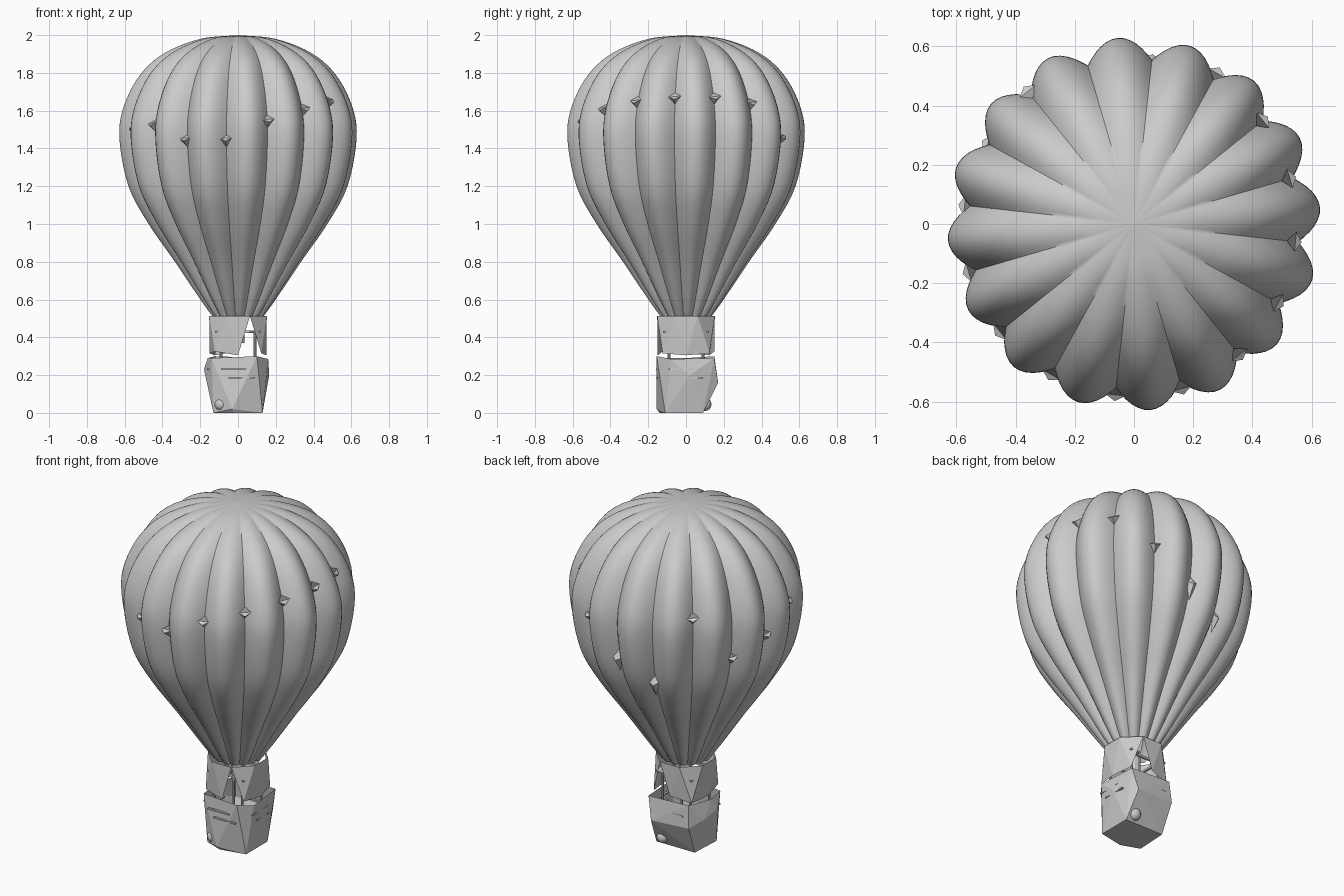
import bpy, bmesh, math
from mathutils import Vector

if "Cube" in bpy.data.objects:
    bpy.data.objects.remove(bpy.data.objects["Cube"])

LOBES, PER, PHASE = 16, 12, math.radians(5)


def make(name, verts, faces, smooth=False):
    me = bpy.data.meshes.new(name)
    me.from_pydata([tuple(v) for v in verts], [], faces)
    bm = bmesh.new()
    bm.from_mesh(me)
    bmesh.ops.recalc_face_normals(bm, faces=bm.faces)
    bm.to_mesh(me)
    bm.free()
    ob = bpy.data.objects.new(name, me)
    bpy.context.collection.objects.link(ob)
    if smooth:
        bpy.ops.object.select_all(action='DESELECT')
        ob.select_set(True)
        bpy.context.view_layer.objects.active = ob
        bpy.ops.object.shade_smooth_by_angle(angle=math.radians(40))
    return ob


def polar(deg, r, z):
    a = math.radians(deg)
    return Vector((r * math.cos(a), r * math.sin(a), z))


def catmull(pts, steps):
    p = [Vector(q) for q in pts]
    p = [2 * p[0] - p[1]] + p + [2 * p[-1] - p[-2]]
    out = []
    for i in range(1, len(p) - 2):
        a, b, c, d = p[i - 1:i + 3]
        for s in range(steps):
            t = s / steps
            out.append(0.5 * (2 * b + (c - a) * t + (2 * a - 5 * b + 4 * c - d) * t * t
                              + (3 * b - a - 3 * c + d) * t ** 3))
    return out + [p[-2]]


# envelope: lobed lathe of the balloon profile
profile = catmull([(.135, .51), (.2, .6), (.335, .8), (.475, 1.0), (.582, 1.2), (.63, 1.45),
                   (.608, 1.62), (.52, 1.79), (.39, 1.905), (.2, 1.98), (.005, 2.0)], 5)
n = LOBES * PER
verts, faces = [], []
for r, z in profile:
    for i in range(n):
        a = 2 * math.pi * i / n
        k = r * (0.885 + 0.115 * abs(math.cos(LOBES / 2 * a)))
        verts.append((k * math.cos(a + PHASE), k * math.sin(a + PHASE), z))
for j in range(len(profile) - 1):
    for i in range(n):
        m = (i + 1) % n
        faces.append((j * n + i, j * n + m, (j + 1) * n + m, (j + 1) * n + i))
faces.append(tuple(range((len(profile) - 1) * n, len(profile) * n)))
make("envelope", verts, faces, smooth=True)


def radius_at(z):
    for (r0, z0), (r1, z1) in zip(profile, profile[1:]):
        if z0 <= z <= z1:
            return r0 + (r1 - r0) * (z - z0) / (z1 - z0)
    return 0


# little spikes in the valleys between the lobes
heights = [1.52, 1.44, 1.44, 1.54, 1.6, 1.64, 1.66, 1.66, 1.63, 1.45, 1.27, 1.16, 1.57, 1.31, 1.39, 1.5]
for i, z in enumerate(heights):
    deg = -141.25 + 22.5 * i
    r = radius_at(z) * 0.885
    tall = 0.08 if i in (10, 11) else 0.035
    pts = [polar(deg, r + .045, z), polar(deg - 3.5, r + .025, z + .012), polar(deg + 3.5, r + .025, z + .018),
           polar(deg, r - .005, z + tall), polar(deg, r - .005, z - tall)]
    make("valley_spike", pts, [(0, 1, 3), (0, 3, 2), (0, 2, 4), (0, 4, 1), (1, 4, 2, 3)])


# basket: chunky faceted shell, open on top
bm = bmesh.new()
for co in [(-.13, -.1, 0), (-.02, -.14, 0), (.13, -.11, 0), (.13, .09, 0), (-.12, .09, 0),
           (-.18, -.04, .23), (-.13, .16, .17), (.11, .17, .16), (.165, .02, .2), (-.03, -.155, .02),
           (-.14, -.12, .29), (.1, -.155, .3), (.16, -.08, .285), (.14, .15, .29),
           (-.12, .15, .3), (-.16, 0, .29), (-.17, .07, .2)]:
    bm.verts.new(co)
bmesh.ops.convex_hull(bm, input=bm.verts)
bm.normal_update()
bmesh.ops.delete(bm, geom=[f for f in bm.faces if f.normal.z > 0.85], context='FACES_ONLY')
me = bpy.data.meshes.new("basket")
bm.to_mesh(me)
bm.free()
bpy.context.collection.objects.link(bpy.data.objects.new("basket", me))

# skirt: triangulated band under the envelope with torn openings
S = 8
top = [polar(22.5 + 45 * i, .165, .512) for i in range(S)]
low = [polar(45 * i, (.15, .175)[i % 2], .305 + .01 * (i % 3)) for i in range(S)]
down = [(i, S + (i + 1) % S, (i + 1) % S) for i in range(S)]
up = [(S + i, S + (i + 1) % S, i) for i in range(S) if i not in (1, 6)]
make("skirt", top + low, down + up)


def box(name, x, y, z, sx, sy, sz):
    bpy.ops.mesh.primitive_cube_add(size=1, location=(x, y, z))
    ob = bpy.context.object
    ob.name = name
    ob.scale = (sx, sy, sz)


# poles with small caps, and the burner frame
for sx in (-1, 1):
    for sy in (-1, 1):
        bpy.ops.mesh.primitive_cylinder_add(vertices=8, radius=.007, depth=.3,
                                            location=(sx * .09, sy * .09, .28))
        bpy.context.object.name = "pole"
        box("pole_cap", sx * .09, sy * .09, .43, .06, .06, .008)
for s in (-1, 1):
    box("burner_bar", 0, s * .09, .43, .18, .012, .012)
    box("burner_bar", s * .09, 0, .43, .012, .18, .012)
bpy.ops.mesh.primitive_cylinder_add(vertices=12, radius=.035, depth=.1, location=(0, 0, .42))
bpy.context.object.name = "burner"

# bands just breaking through the basket walls
for z, off in ((.23, -.02), (.187, .02)):
    for s in (-1, 1):
        box("basket_band", off, s * .153, z, .14, .012, .008)
        box("basket_band", s * .155, off, z, .012, .14, .008)

# ballast bags low on the basket
for x, y in ((-.09, -.1), (.08, .1)):
    bpy.ops.mesh.primitive_uv_sphere_add(segments=16, ring_count=8, radius=.035, location=(x, y, .045))
    bpy.context.object.name = "ballast_bag"
    bpy.ops.object.shade_smooth_by_angle()
